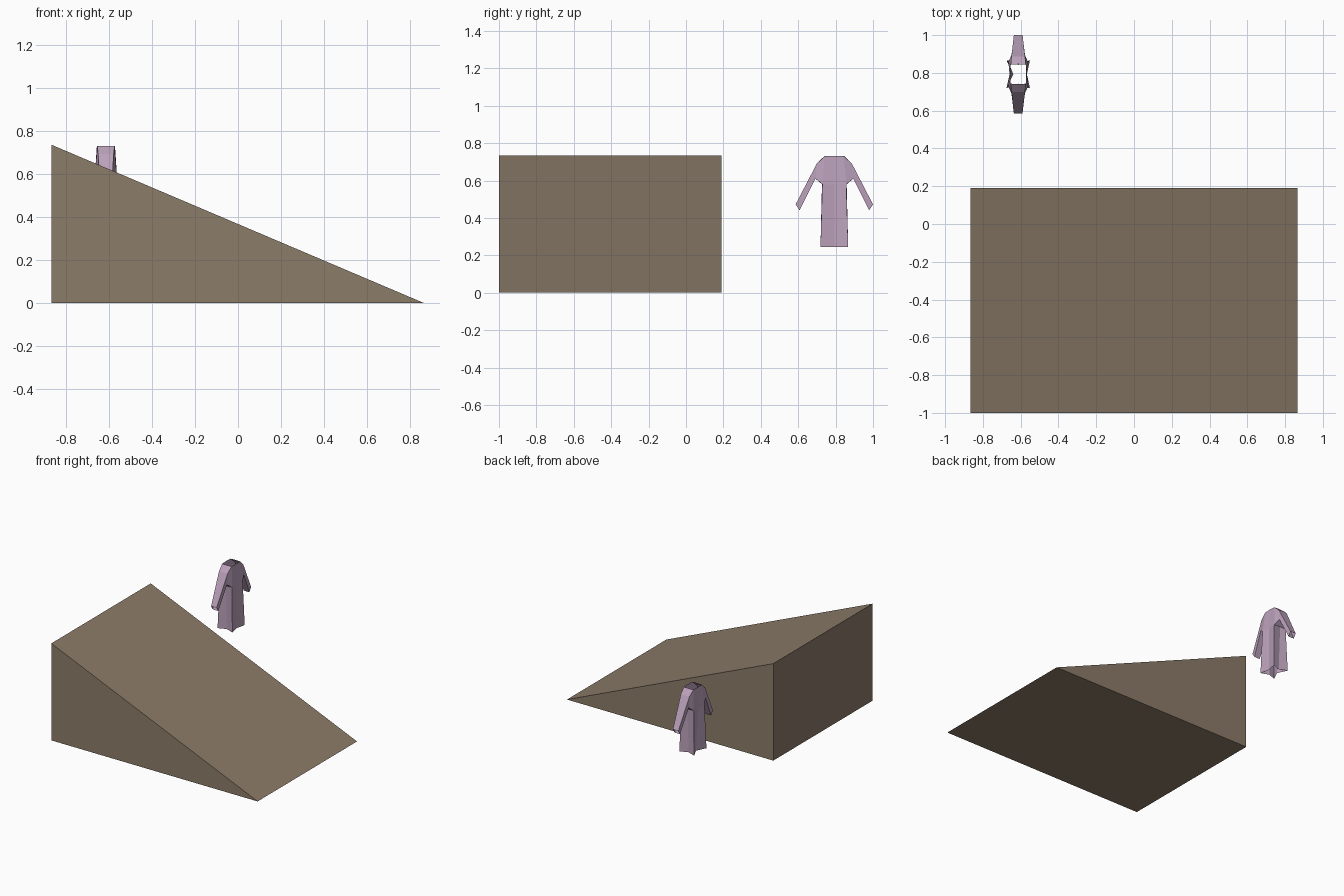
import bpy, bmesh

if "Cube" in bpy.data.objects:
    bpy.data.objects.remove(bpy.data.objects["Cube"])


def make_object(name, bm, color):
    bmesh.ops.recalc_face_normals(bm, faces=bm.faces)
    mesh = bpy.data.meshes.new(name)
    bm.to_mesh(mesh)
    bm.free()
    mat = bpy.data.materials.new(name + "_material")
    mat.diffuse_color = (*color, 1)
    mat.use_nodes = True
    mat.node_tree.nodes["Principled BSDF"].inputs["Base Color"].default_value = mat.diffuse_color
    mesh.materials.append(mat)
    obj = bpy.data.objects.new(name, mesh)
    bpy.context.collection.objects.link(obj)
    return obj


def bridge(bm, a, b, skip=()):
    n = len(a)
    for i in range(n):
        if i not in skip:
            j = (i + 1) % n
            bm.faces.new((a[i], a[j], b[j], b[i]))


# Ramp: triangular profile extruded along y
bm = bmesh.new()
profile = [(-0.865, 0), (0.865, 0), (-0.865, 0.735)]
face = bm.faces.new([bm.verts.new((x, -1, z)) for x, z in profile])
ext = bmesh.ops.extrude_face_region(bm, geom=[face])
bmesh.ops.translate(bm, vec=(0, 1.19, 0),
                    verts=[v for v in ext["geom"] if isinstance(v, bmesh.types.BMVert)])
make_object("ramp", bm, (0.26, 0.2, 0.14))

# Robe body: open eight-point rings, pleated inwards at the hem
bm = bmesh.new()
CX, CY = -0.613, 0.793


def body_ring(z, a, b, left, right, side):
    pts = [(a, -b), (right, 0), (a, b), (0, side),
           (-a, b), (-left, 0), (-a, -b), (0, -side)]
    return [bm.verts.new((CX + x, CY + y, z)) for x, y in pts]


top = body_ring(0.73, 0.04, 0.050, 0.042, 0.042, 0.053)
chest = body_ring(0.58, 0.052, 0.064, 0.046, 0.046, 0.066)
hem = body_ring(0.245, 0.062, 0.074, 0.026, 0.046, 0.050)
bridge(bm, top, chest, skip=(2, 3, 6, 7))
bridge(bm, chest, hem)

# Sleeves: tubes growing from the armholes, open at the cuffs
for s, ids in ((1, (2, 3, 4)), (-1, (6, 7, 0))):
    prev = [top[i] for i in ids] + [chest[i] for i in reversed(ids)]
    for yt, zt, yb, zb, w in ((0.093, 0.692, 0.101, 0.61, 0.036),
                              (0.207, 0.472, 0.186, 0.44, 0.023)):
        ring = [bm.verts.new((CX + s * k * w, CY + s * y, z))
                for y, z, order in ((yt, zt, (1, 0, -1)), (yb, zb, (-1, 0, 1)))
                for k in order]
        bridge(bm, prev, ring)
        prev = ring
make_object("robe", bm, (0.5, 0.36, 0.5))
